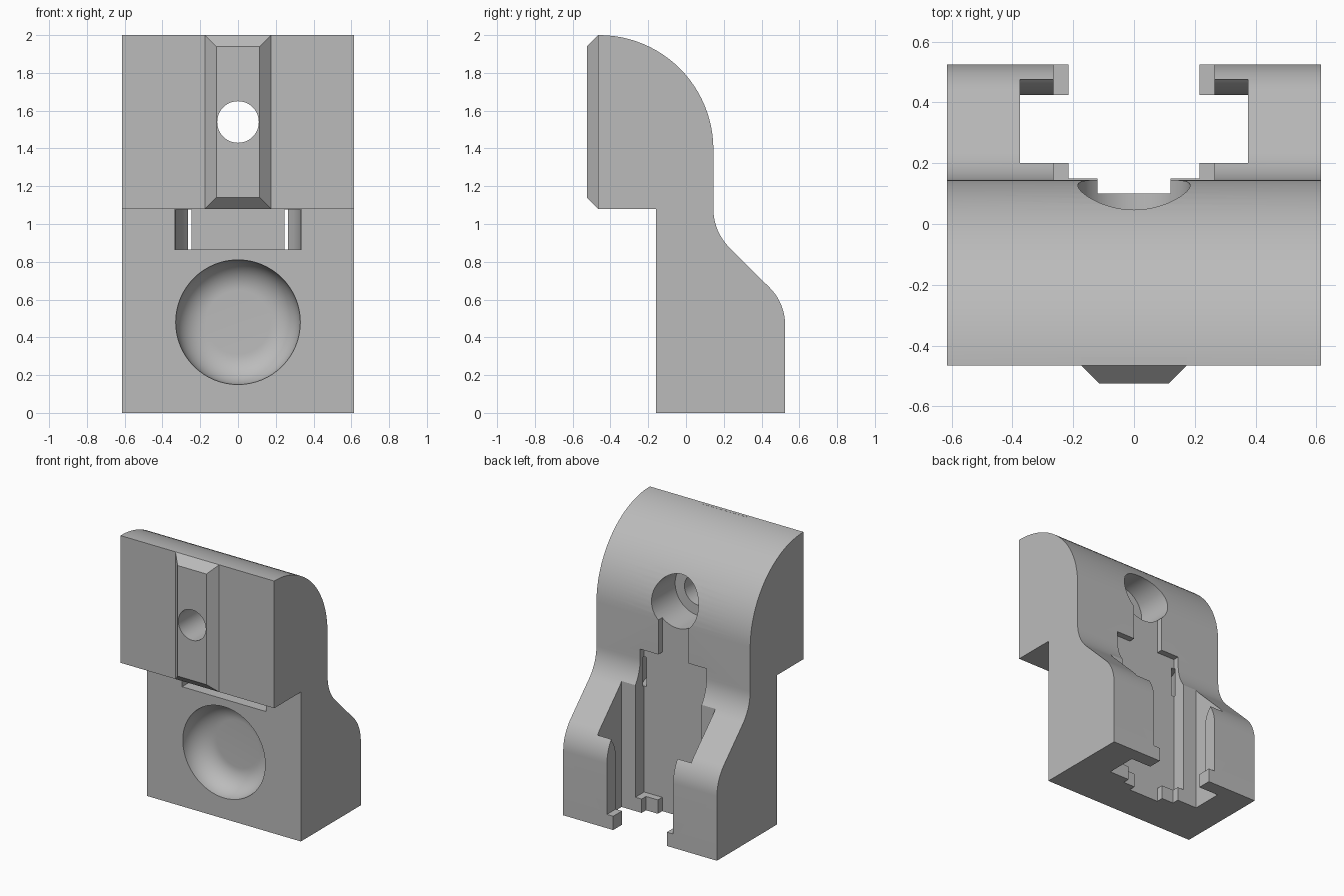
import bpy, bmesh
from math import sin, cos, pi, radians
from mathutils import Vector

default = bpy.data.objects.get("Cube")
if default:
    bpy.data.objects.remove(default, do_unlink=True)

grey = bpy.data.materials.new("light grey plastic")
grey.use_nodes = True
colour = (0.5, 0.5, 0.5, 1)
grey.diffuse_color = colour
grey.node_tree.nodes["Principled BSDF"].inputs["Base Color"].default_value = colour


def finish(name, bm):
    bmesh.ops.remove_doubles(bm, verts=bm.verts, dist=0.00001)
    bmesh.ops.recalc_face_normals(bm, faces=bm.faces)
    mesh = bpy.data.meshes.new(name)
    bm.to_mesh(mesh)
    bm.free()
    mesh.materials.append(grey)
    obj = bpy.data.objects.new(name, mesh)
    bpy.context.collection.objects.link(obj)
    return obj


def prism(name, points, start, offset):
    """Extrude a closed outline of 3D points."""
    bm = bmesh.new()
    face = bm.faces.new([bm.verts.new(p) for p in points])
    new = bmesh.ops.extrude_face_region(bm, geom=[face])["geom"]
    bmesh.ops.translate(bm, vec=offset, verts=[v for v in new if isinstance(v, bmesh.types.BMVert)])
    bmesh.ops.translate(bm, vec=start, verts=bm.verts)
    return finish(name, bm)


def side_prism(name, yz, half):
    return prism(name, [(0, y, z) for y, z in yz], (-half, 0, 0), (2 * half, 0, 0))


def plan_prism(name, xy, z0, z1):
    return prism(name, [(x, y, 0) for x, y in xy], (0, 0, z0), (0, 0, z1 - z0))


def slot(name, half, y0, y1, z0, z1):
    return side_prism(name, [(y0, z0), (y1, z0), (y1, z1), (y0, z1)], half)


def lathe(name, profile, z, steps=64):
    """Turn a profile of (radius, y) about a front-to-back axis at height z."""
    bm = bmesh.new()
    verts = [bm.verts.new((r, y, z)) for r, y in profile]
    edges = [bm.edges.new(pair) for pair in zip(verts, verts[1:])]
    bmesh.ops.spin(bm, geom=verts + edges, cent=(0, 0, z), axis=(0, 1, 0),
                   angle=2 * pi, steps=steps, use_duplicate=False)
    return finish(name, bm)


def arc(cy, cz, r, a0, a1, n):
    angles = [radians(a0 + (a1 - a0) * i / n) for i in range(n + 1)]
    return [(cy + r * cos(a), cz + r * sin(a)) for a in angles]


def combine(body, tool, operation):
    mod = body.modifiers.new(tool.name, "BOOLEAN")
    mod.operation, mod.object, mod.solver = operation, tool, "EXACT"
    bpy.context.view_layer.objects.active = body
    bpy.ops.object.modifier_apply(modifier=mod.name)
    bpy.data.objects.remove(tool, do_unlink=True)


# Body with rounded head, waist fillet and rounded shoulder
outline = [(-0.465, 1.08), (-0.465, 2.0)]
outline += arc(-0.46, 1.395, 0.605, 90, 0, 24)
outline += arc(0.435, 1.08, 0.29, 180, 225, 10)
outline += arc(0.245, 0.465, 0.28, 45, 0, 10)
outline += [(0.525, 0), (-0.16, 0), (-0.16, 1.08)]
body = side_prism("bracket_body", outline, 0.615)

# Bevelled locating rib on the front
bm = bmesh.new()
rings = []
for x, y, inset in ((0.175, -0.44, 0), (0.175, -0.465, 0), (0.115, -0.525, 0.06)):
    low, high = 1.08 + inset, 2.0 - inset
    rings.append([bm.verts.new(p) for p in ((-x, y, low), (x, y, low), (x, y, high), (-x, y, high))])
for a, b in zip(rings, rings[1:]):
    for i in range(4):
        j = (i + 1) % 4
        bm.faces.new((a[i], a[j], b[j], b[i]))
bm.faces.new(rings[0])
bm.faces.new(rings[-1])
combine(body, finish("rib", bm), "UNION")

# Screw hole and rear counterbore
cuts = [
    lathe("screw_hole", [(0, -0.7), (0.11, -0.7), (0.11, 0.4), (0, 0.4)], 1.54),
    lathe("counterbore", [(0, -0.14), (0.185, -0.14), (0.185, 0.4), (0, 0.4)], 1.54),
]

# Rounded bowl in the lower front
bowl = [(0, -0.3), (0.33, -0.3)] + arc(0.17, -0.16, 0.16, 0, 90, 14) + [(0, 0)]
cuts.append(lathe("bowl", bowl, 0.48))

# Rear guide slot: neck, main channel, foot opening and wide undercut
cuts.append(slot("neck", 0.12, 0.1, 0.8, -0.1, 1.5))
cuts.append(slot("channel", 0.265, 0.1, 0.8, 0.1, 1.15))
cuts.append(slot("foot_opening", 0.215, 0.15, 0.8, -0.1, 0.2))
undercut = [(0.2, -0.1), (0.425, -0.1), (0.425, 0.5), (0.435, 0.55),
            (0.455, 0.59), (0.475, 0.61), (0.475, 1.2), (0.2, 1.2)]
cuts.append(side_prism("undercut", undercut, 0.375))

# Strap window in front, with a curved passage round each side of the core
cuts.append(slot("strap_window", 0.335, -0.2, -0.06, 0.865, 1.079))
passage = [(0.245, -0.1), (0.335, -0.1), (0.33, -0.03), (0.315, 0.03),
           (0.295, 0.075), (0.264, 0.115), (0.245, 0.115)]
for side in (-1, 1):
    cuts.append(plan_prism("strap_passage", [(side * x, y) for x, y in passage], 0.866, 1.078))

for cutter in cuts:
    combine(body, cutter, "DIFFERENCE")

# Smooth curves, crisp edges
bpy.ops.object.select_all(action="DESELECT")
body.select_set(True)
bpy.context.view_layer.objects.active = body
bpy.ops.object.shade_smooth_by_angle(angle=radians(25))
